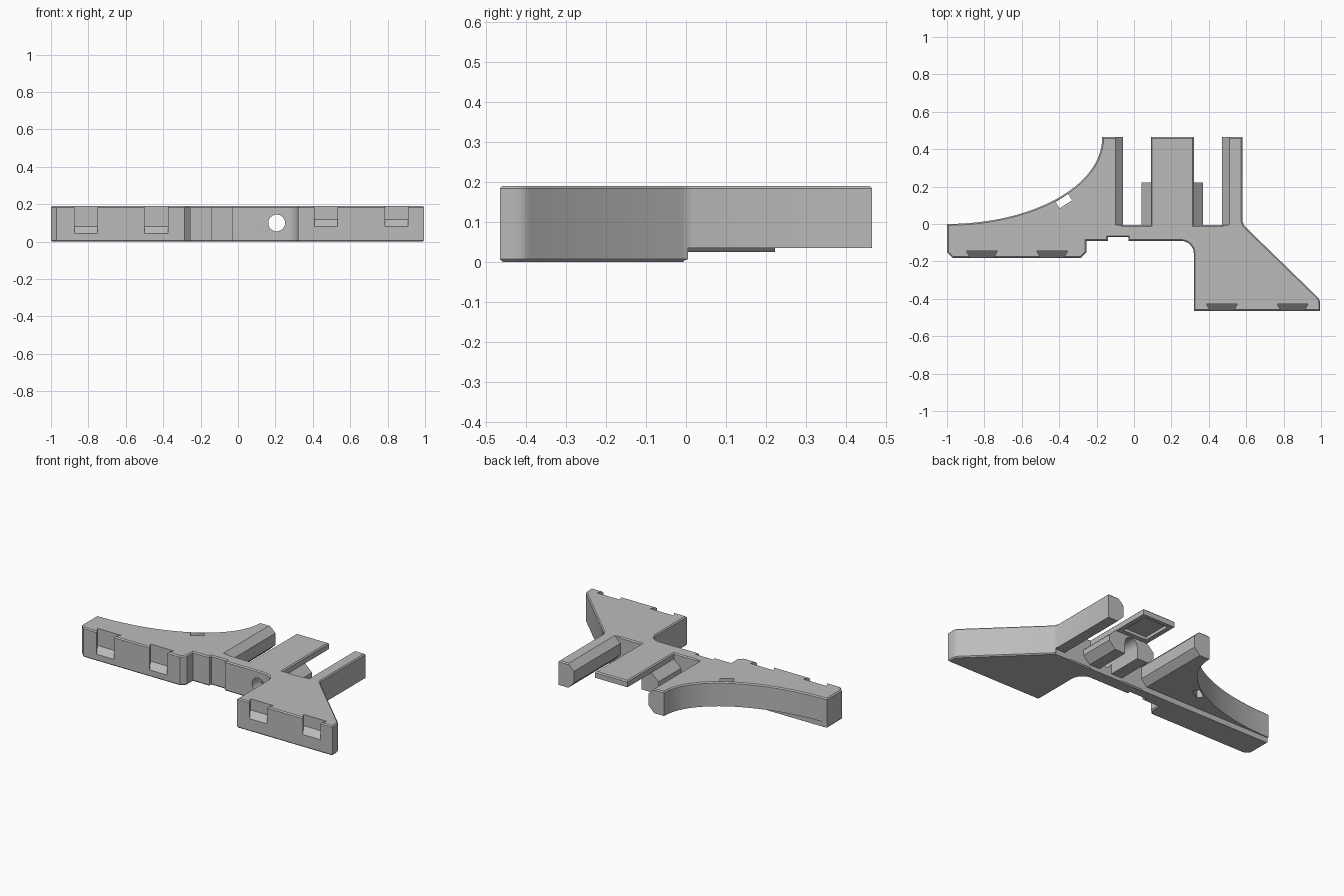
import bpy, bmesh
from math import sin, cos, pi, radians
from mathutils import Matrix

cube = bpy.data.objects.get("Cube")
if cube:
    bpy.data.objects.remove(cube, do_unlink=True)

grey = bpy.data.materials.new("plain grey")
grey.use_nodes = True
GREY = (0.5, 0.5, 0.5, 1)
grey.diffuse_color = GREY
grey.node_tree.nodes["Principled BSDF"].inputs["Base Color"].default_value = GREY

TOP, STEP = 0.19, 0.035


def add(name, bm):
    bmesh.ops.recalc_face_normals(bm, faces=bm.faces)
    mesh = bpy.data.meshes.new(name)
    bm.to_mesh(mesh)
    bm.free()
    ob = bpy.data.objects.new(name, mesh)
    bpy.context.collection.objects.link(ob)
    mesh.materials.append(grey)
    return ob


def prism(name, pts, lo, hi, axis="z", bevel=0):
    """Extrude a closed profile along z (x, y points) or along y (x, z points)."""
    def place(a, b, t):
        return (a, b, t) if axis == "z" else (a, t, b)
    bm = bmesh.new()
    rings = [[bm.verts.new(place(a, b, t)) for a, b in pts] for t in (lo, hi)]
    caps = [bm.faces.new(r) for r in rings]
    for i in range(len(pts)):
        j = (i + 1) % len(pts)
        bm.faces.new((rings[0][i], rings[0][j], rings[1][j], rings[1][i]))
    bmesh.ops.recalc_face_normals(bm, faces=bm.faces)
    if bevel:
        rim = [e for c in caps for e in c.edges]
        bmesh.ops.bevel(bm, geom=rim, offset=bevel, segments=1, affect="EDGES")
    return add(name, bm)


def box(name, x0, x1, y0, y1, z0, z1):
    return prism(name, [(x0, y0), (x1, y0), (x1, y1), (x0, y1)], z0, z1)


def cut(target, cutter):
    cutter.hide_render = True
    mod = target.modifiers.new("cut", "BOOLEAN")
    mod.operation, mod.object, mod.solver = "DIFFERENCE", cutter, "EXACT"
    bpy.context.view_layer.objects.active = target
    bpy.ops.object.modifier_apply(modifier=mod.name)
    bpy.data.objects.remove(cutter, do_unlink=True)


def arc(cx, cy, rx, ry, a0, a1, n):
    angles = [radians(a0 + (a1 - a0) * i / n) for i in range(n + 1)]
    return [(cx + rx * cos(a), cy + ry * sin(a)) for a in angles]


# Plan outline: left wing, front recess, right wing, three prongs, swept back edge
outline = [(-1, -0.15), (-0.97, -0.182), (-0.285, -0.182), (-0.255, -0.152),
           (-0.255, -0.09), (-0.14, -0.09), (-0.14, -0.07), (-0.03, -0.07), (-0.03, -0.09)]
outline += arc(0.25, -0.16, 0.07, 0.07, 90, 0, 8)
outline += [(0.32, -0.465), (0.995, -0.465)]
outline += arc(0.945, -0.425, 0.05, 0.05, 0, 45, 4)
outline += [(0.59, -0.01), (0.58, 0.015), (0.58, 0.465), (0.47, 0.465), (0.47, -0.006),
            (0.32, -0.006), (0.32, 0.465), (0.09, 0.465), (0.09, -0.006),
            (-0.06, -0.006), (-0.06, 0.465), (-0.17, 0.465)]
outline += arc(-1, 0.46, 0.83, 0.46, 0, -90, 32)
body = prism("bracket_body", outline, 0, TOP, bevel=0.007)

# Raised underside behind the front bar, and the thin centre tongue
cut(body, box("step_cutter", -1.1, 0.584, -0.006, 0.6, -0.1, STEP))
cut(body, box("tongue_cutter", 0.05, 0.36, -0.006, 0.6, -0.1, 0.15))
cut(body, box("tongue_recess_cutter", 0.12, 0.29, 0.25, 0.44, 0.1, 0.17))

# Chamfered guide rails on the inner faces of the outer prongs
for edge, side in ((-0.06, 1), (0.47, -1)):
    for z, out in ((TOP, 1), (STEP, -1)):
        tri = [(edge - side * 0.04, z), (edge + side * 0.01, z - out * 0.05),
               (edge + side * 0.01, z + out * 0.05), (edge - side * 0.04, z + out * 0.05)]
        cut(body, prism("rail_cutter", tri, -0.006, 0.6, "y"))


def clip_pocket(x, front, floor):
    """Dovetail pocket, wider inside, with a floor rising to the back."""
    bm = bmesh.new()
    bmesh.ops.create_cube(bm, size=1)
    for v in bm.verts:
        back = v.co.y > 0
        v.co.x = x + (1 if v.co.x > 0 else -1) * (0.083 if back else 0.06)
        v.co.y = front + 0.038 if back else front - 0.004
        v.co.z = 0.3 if v.co.z > 0 else floor + (0.04 if back else 0)
    cut(body, add("pocket_cutter", bm))


for x, front, floor in ((-0.813, -0.182, 0.04), (-0.437, -0.182, 0.04),
                        (0.47, -0.465, 0.078), (0.848, -0.465, 0.078)):
    clip_pocket(x, front, floor)

# Screw hole through the front bar
cut(body, prism("hole_cutter", arc(0.207, 0.1, 0.045, 0.045, 0, 345, 23), -0.2, 0.1, "y"))

# Small slanted slot through the left wing
slot = box("slot_cutter", -0.04, 0.04, -0.02, 0.02, -0.1, 0.3)
slot.data.transform(Matrix.Translation((-0.375, 0.122, 0)) @ Matrix.Rotation(radians(33), 4, "Z"))
cut(body, slot)

# Slider block beneath the tongue, open below with an arched channel
half = [(0.115, 0.152), (0.165, 0.105), (0.165, 0.07), (0.12, 0.025)]
profile = [(0.205 + x, z) for x, z in half] + [(0.205 - x, z) for x, z in reversed(half)]
block = prism("slider_block", profile, -0.007, 0.222, "y")
channel = arc(0.207, 0.1, 0.045, 0.045, 0, 180, 12) + [(0.162, -0.1), (0.252, -0.1)]
cut(block, prism("channel_cutter", channel, -0.1, 0.3, "y"))

for ob in (body, block):
    bpy.ops.object.select_all(action="DESELECT")
    ob.select_set(True)
    bpy.context.view_layer.objects.active = ob
    bpy.ops.object.shade_smooth_by_angle(angle=radians(30))
